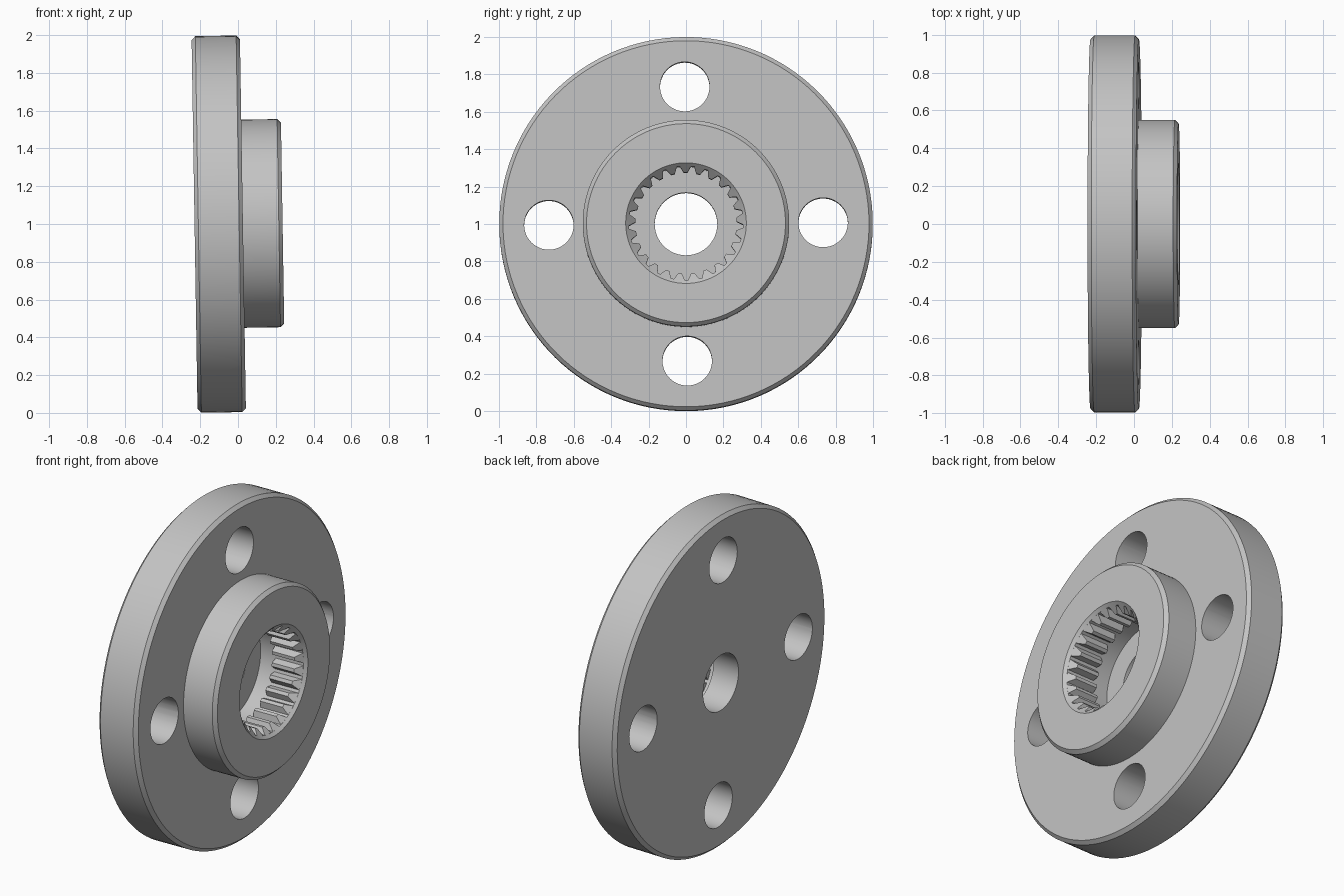
import bpy, bmesh, math
from mathutils import Matrix

if "Cube" in bpy.data.objects:
    bpy.data.objects.remove(bpy.data.objects["Cube"], do_unlink=True)

# Shared dimensions, measured along and around the local x axis
BACK, FLANGE, FACE = -0.23, 0.026, 0.236
RIM, HUB, ROOT, TIP, BORE = 0.997, 0.551, 0.305, 0.27, 0.167
BEVEL, MOUTH = 0.02, 0.322
FLOOR, TEETH_END = FACE - 0.30, FACE - 0.20
TEETH = 25
PLACE = (Matrix.Translation((0, 0, 1.001))
         @ Matrix.Rotation(-0.016, 4, 'Y') @ Matrix.Rotation(0.009, 4, 'X'))

grey = bpy.data.materials.new("light_grey_metal")
grey.use_nodes = True
colour = (0.55, 0.55, 0.55, 1)
grey.diffuse_color = colour
grey.node_tree.nodes["Principled BSDF"].inputs["Base Color"].default_value = colour


def make_object(name, bm):
    bmesh.ops.recalc_face_normals(bm, faces=bm.faces)
    mesh = bpy.data.meshes.new(name)
    bm.to_mesh(mesh)
    bm.free()
    mesh.materials.append(grey)
    obj = bpy.data.objects.new(name, mesh)
    bpy.context.collection.objects.link(obj)
    return obj


def activate(obj):
    bpy.ops.object.select_all(action='DESELECT')
    obj.select_set(True)
    bpy.context.view_layer.objects.active = obj


# Flange and hub: one closed profile turned around the axis
profile = [
    (BACK, BORE), (BACK, RIM - BEVEL), (BACK + BEVEL, RIM),
    (FLANGE - BEVEL, RIM), (FLANGE, RIM - BEVEL), (FLANGE, HUB),
    (FACE - BEVEL, HUB), (FACE, HUB - BEVEL), (FACE, MOUTH),
    (FACE - MOUTH + ROOT, ROOT), (FLOOR, ROOT), (FLOOR, BORE),
]
bm = bmesh.new()
verts = [bm.verts.new((x, 0, r)) for x, r in profile]
edges = [bm.edges.new((v, verts[i - 1])) for i, v in enumerate(verts)]
bmesh.ops.spin(bm, geom=verts + edges, cent=(0, 0, 0), axis=(1, 0, 0),
               angle=math.tau, steps=128, use_merge=True)
bmesh.ops.remove_doubles(bm, verts=bm.verts, dist=1e-5)
flange = make_object("flange_and_hub", bm)

# Four mounting holes cut through the flange
bm = bmesh.new()
for i in range(4):
    place = (Matrix.Rotation(i * math.tau / 4, 4, 'X')
             @ Matrix.Translation((-0.1, 0, 0.732)) @ Matrix.Rotation(math.pi / 2, 4, 'Y'))
    bmesh.ops.create_cone(bm, cap_ends=True, segments=48, radius1=0.132,
                          radius2=0.132, depth=0.6, matrix=place)
cutter = make_object("hole_cutter", bm)
cutter.hide_render = True
cut = flange.modifiers.new("mounting_holes", 'BOOLEAN')
cut.operation = 'DIFFERENCE'
cut.solver = 'EXACT'
cut.object = cutter
activate(flange)
bpy.ops.object.modifier_apply(modifier=cut.name)
bpy.data.objects.remove(cutter, do_unlink=True)
bpy.ops.object.shade_smooth_by_angle(angle=math.radians(30))

# Spline teeth inside the hub, their front ends sloped to match the mouth
bm = bmesh.new()
base = ROOT + 0.004
section = [(-0.033, base), (-0.010, TIP), (0.010, TIP), (0.033, base)]
for i in range(TEETH):
    turn = Matrix.Rotation((i + 0.5) * math.tau / TEETH, 4, 'X')
    front = [bm.verts.new(turn @ Matrix.Translation((FACE - MOUTH + r, y, -r)).translation)
             for y, r in section]
    rear = [bm.verts.new(turn @ Matrix.Translation((TEETH_END, y, -r)).translation)
            for y, r in section]
    bm.faces.new(front)
    bm.faces.new(rear[::-1])
    for k in range(4):
        bm.faces.new((front[k - 1], front[k], rear[k], rear[k - 1]))
teeth = make_object("spline_teeth", bm)

# Stand the part up with its slight lean
for obj in (flange, teeth):
    obj.matrix_world = PLACE
